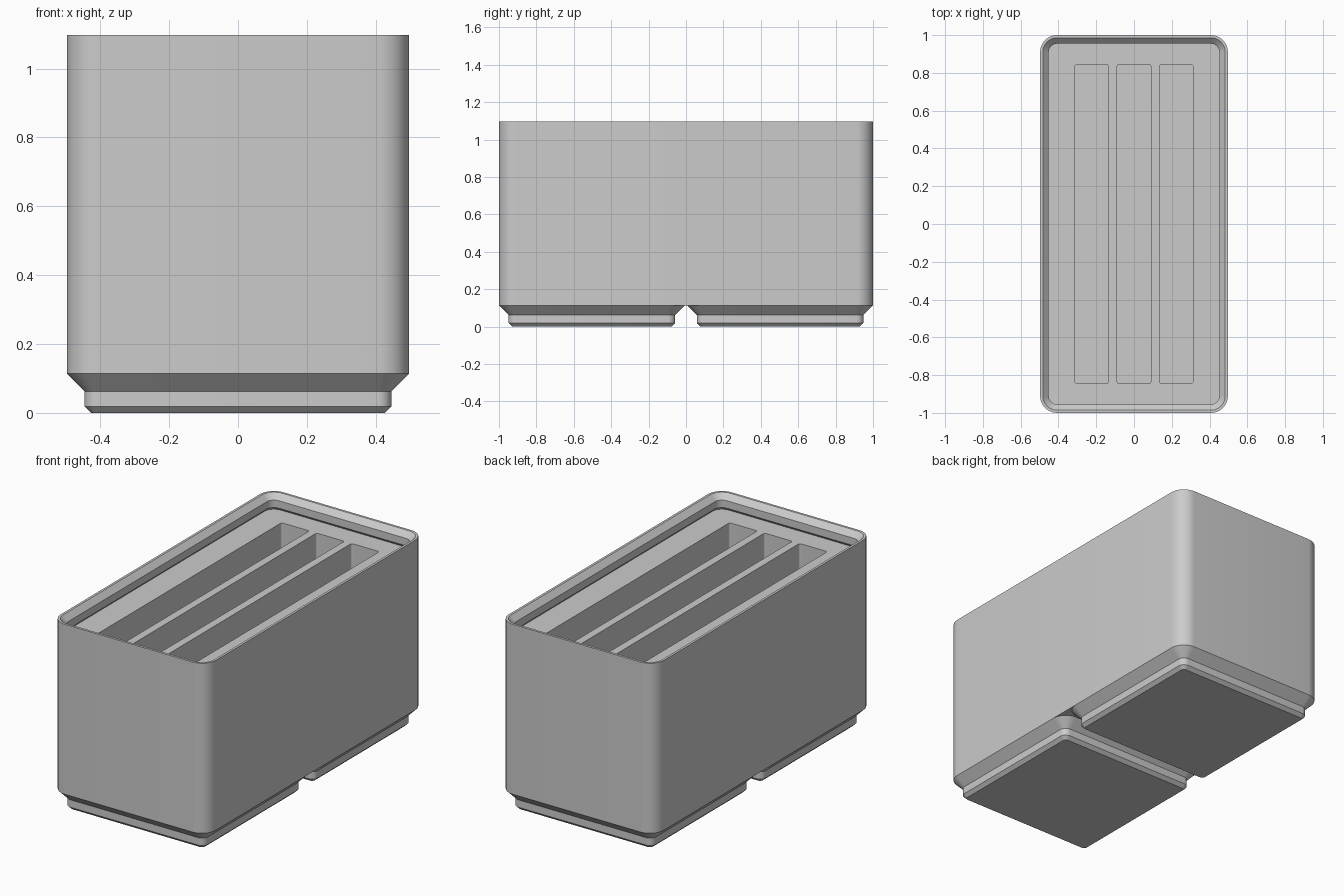
import bpy, bmesh, math

cube = bpy.data.objects.get("Cube")
if cube:
    bpy.data.objects.remove(cube, do_unlink=True)

HALF_X, HALF_Y, RADIUS = 0.497, 1.0, 0.09
BODY_BOTTOM, FLOOR, RIM = 0.114, 1.006, 1.097

grey = bpy.data.materials.new("plain grey")
grey.use_nodes = True
colour = (0.6, 0.6, 0.6, 1)
grey.diffuse_color = colour
grey.node_tree.nodes["Principled BSDF"].inputs["Base Color"].default_value = colour


def rounded_ring(bm, hx, hy, r, z, centre, steps=10):
    """One rounded rectangle of vertices."""
    ring = []
    for quarter, (sx, sy) in enumerate([(1, 1), (-1, 1), (-1, -1), (1, -1)]):
        for i in range(steps + 1):
            a = math.pi / 2 * (quarter + i / steps)
            ring.append(bm.verts.new((
                centre[0] + sx * (hx - r) + r * math.cos(a),
                centre[1] + sy * (hy - r) + r * math.sin(a), z)))
    return ring


def loft(name, hx, hy, radius, profile, centre=(0, 0), cap_end=True):
    """Skin rounded rectangles along a profile of (inset, height) points."""
    bm = bmesh.new()
    rings = [rounded_ring(bm, hx - d, hy - d, radius - d, z, centre)
             for d, z in profile]
    for low, high in zip(rings, rings[1:]):
        for i in range(len(low)):
            j = (i + 1) % len(low)
            bm.faces.new((low[i], low[j], high[j], high[i]))
    bm.faces.new(rings[0][::-1])
    if cap_end:
        bm.faces.new(rings[-1])
    mesh = bpy.data.meshes.new(name)
    bm.to_mesh(mesh)
    bm.free()
    mesh.materials.append(grey)
    obj = bpy.data.objects.new(name, mesh)
    bpy.context.collection.objects.link(obj)
    return obj


def activate(obj):
    bpy.ops.object.select_all(action='DESELECT')
    obj.select_set(True)
    bpy.context.view_layer.objects.active = obj


# Box body: outer wall, stacking lip, undercut groove and inner floor
body = loft("box_body", HALF_X, HALF_Y, RADIUS, [
    (0, BODY_BOTTOM), (0, RIM), (0.014, RIM),
    (0.0455, 1.066), (0.0455, 1.023), (0.03, FLOOR)])

# Three long slots cut down into the floor
for x in (-0.224, 0, 0.224):
    cutter = loft("slot_cutter", 0.089, 0.845, 0.012,
                  [(0, 0.17), (0, 1.05)], (x, 0))
    cutter.hide_render = True
    cut = body.modifiers.new("slot", 'BOOLEAN')
    cut.operation = 'DIFFERENCE'
    cut.solver = 'EXACT'
    cut.object = cutter
    activate(body)
    bpy.ops.object.modifier_apply(modifier=cut.name)
    bpy.data.objects.remove(cutter, do_unlink=True)

# Two stepped feet, open where they meet the body
parts = [body]
for name, y in (("front_foot", -0.503), ("back_foot", 0.503)):
    parts.append(loft(name, HALF_X, HALF_X, RADIUS, [
        (0.071, 0), (0.0515, 0.019), (0.0515, 0.062), (0, BODY_BOTTOM)],
        (0, y), cap_end=False))

for part in parts:
    activate(part)
    bpy.ops.object.shade_smooth_by_angle(angle=math.radians(30))
